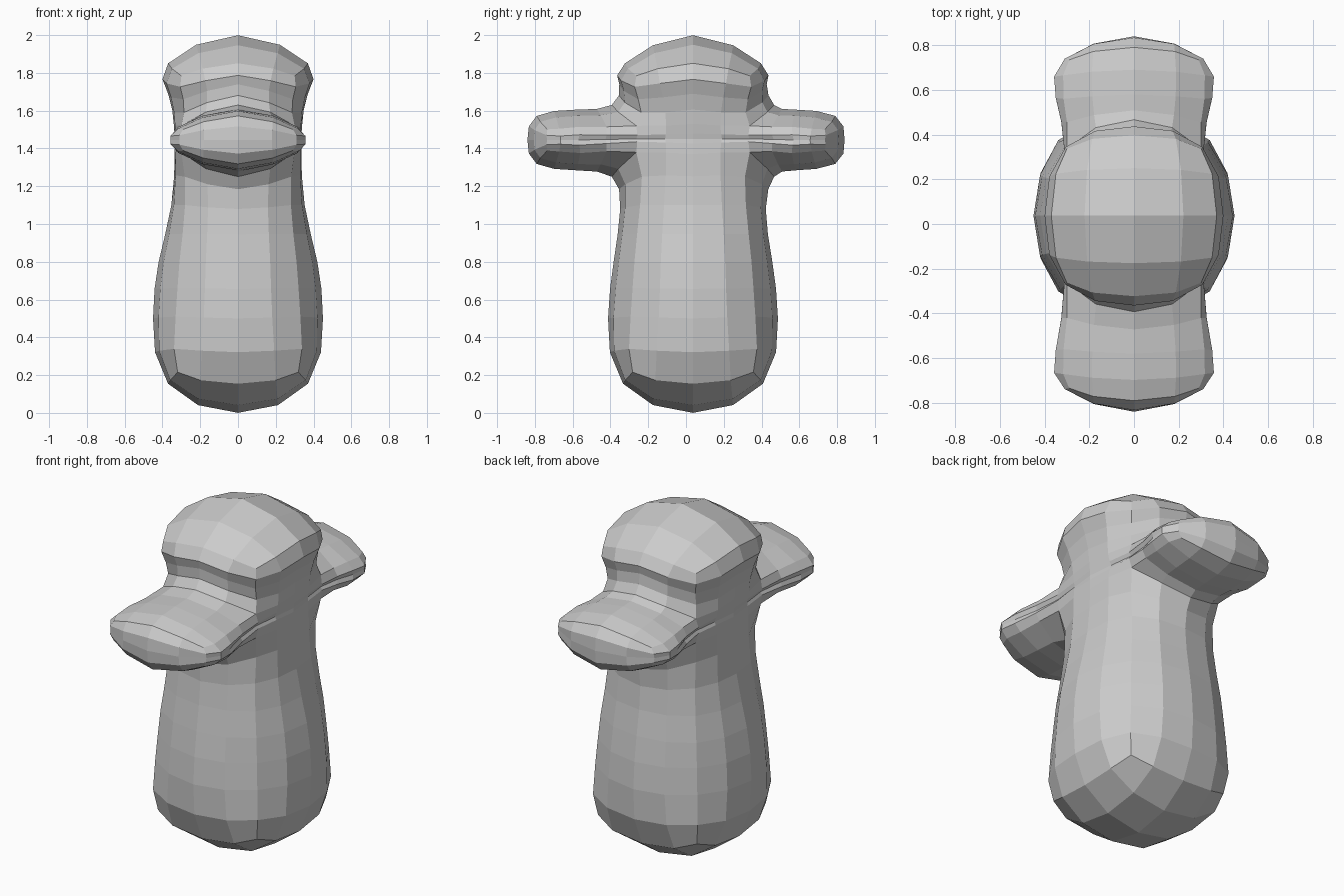
import bpy
import bmesh
from mathutils import Vector

cube = bpy.data.objects.get("Cube")
if cube:
    bpy.data.objects.remove(cube, do_unlink=True)

BODY_Y = 0.037   # the trunk sits slightly behind the centre
ARM_Z = 1.445

bm = bmesh.new()


def vert(x, y, z):
    return bm.verts.new((x, y, z))


def body_ring(corner, corner_z, side, side_z, front, front_z):
    """Eight points round the trunk, starting at the front middle."""
    c = corner
    points = [(0, -front, front_z), (c, -c, corner_z), (side, 0, side_z), (c, c, corner_z),
              (0, front, front_z), (-c, c, corner_z), (-side, 0, side_z), (-c, -c, corner_z)]
    return [vert(x, y + BODY_Y, z) for x, y, z in points]


def arm_ring(sign, corner, corner_y, corner_h, side, side_y, top_y, top_h):
    """Eight points round an arm, starting at the bottom middle."""
    points = [(0, top_y, -top_h), (corner, corner_y, -corner_h), (side, side_y, 0),
              (corner, corner_y, corner_h), (0, top_y, top_h), (-corner, corner_y, corner_h),
              (-side, side_y, 0), (-corner, corner_y, -corner_h)]
    return [vert(x, sign * y, ARM_Z + z) for x, y, z in points]


def bridge(a, b, skip=()):
    for i in range(8):
        if i not in skip:
            j = (i + 1) % 8
            bm.faces.new((a[i], a[j], b[j], b[i]))


def cap(ring, centre):
    for i in (1, 3, 5, 7):
        bm.faces.new((centre, ring[i - 1], ring[i], ring[(i + 1) % 8]))


# Trunk and head, from the bottom up
rings = [
    body_ring(0.32, 0.215, 0.37, 0.155, 0.37, 0.155),
    body_ring(0.33, 0.51, 0.45, 0.50, 0.45, 0.50),
    body_ring(0.31, 0.80, 0.42, 0.80, 0.42, 0.80),
    body_ring(0.28, 1.10, 0.353, 1.10, 0.385, 1.08),
    body_ring(0.30, 1.38, 0.335, 1.37, 0.43, 1.25),
    body_ring(0.30, 1.45, 0.335, 1.45, 0.43, 1.45),
    body_ring(0.30, 1.52, 0.34, 1.53, 0.43, 1.63),
    body_ring(0.29, 1.66, 0.37, 1.69, 0.39, 1.74),
    body_ring(0.30, 1.785, 0.37, 1.85, 0.36, 1.85),
]
low, middle, high = rings[4:7]
for a, b in zip(rings, rings[1:]):
    arm_band = a is low or a is middle
    bridge(a, b, skip=(7, 0, 3, 4) if arm_band else ())
cap(rings[0], vert(0, BODY_Y, 0))
cap(rings[-1], vert(0, BODY_Y, 2))

# Front and back arms, growing out of the openings in the trunk
for sign, (m, right, left) in ((-1, (0, 1, 7)), (1, (4, 3, 5))):
    root = [low[m], low[right], middle[right], high[right],
            high[m], high[left], middle[left], low[left]]
    shaft = arm_ring(sign, 0.315, 0.56, 0.07, 0.345, 0.57, 0.58, 0.16)
    end = arm_ring(sign, 0.29, 0.735, 0.055, 0.31, 0.735, 0.79, 0.128)
    bridge(root, shaft)
    bridge(shaft, end)
    cap(end, vert(0, sign * 0.84, ARM_Z))

bmesh.ops.delete(bm, geom=[v for v in bm.verts if not v.link_faces], context='VERTS')
bmesh.ops.recalc_face_normals(bm, faces=bm.faces)


# Push the cage outward so that its smoothed surface passes through the points
def limit_point(v):
    n = len(v.link_edges)
    near = [e.other_vert(v) for e in v.link_edges]
    total = v.co * n * n + 4 * sum((u.co for u in near), Vector())
    for face in v.link_faces:
        total += sum((u.co for u in face.verts if u != v and u not in near), Vector())
    return total / (n * (n + 5))


targets = {v: v.co.copy() for v in bm.verts}
for step in range(14):
    shifts = {v: targets[v] - limit_point(v) for v in bm.verts}
    for v, shift in shifts.items():
        v.co += shift

mesh = bpy.data.meshes.new("body_with_arms")
bm.to_mesh(mesh)
bm.free()
body = bpy.data.objects.new("body_with_arms", mesh)
bpy.context.collection.objects.link(body)

smooth = body.modifiers.new("rounding", 'SUBSURF')
smooth.levels = 1
smooth.render_levels = 1
smooth.use_limit_surface = True

# Plain grey
grey = bpy.data.materials.new("grey")
grey.use_nodes = True
colour = (0.6, 0.6, 0.6, 1)
grey.diffuse_color = colour
grey.node_tree.nodes["Principled BSDF"].inputs["Base Color"].default_value = colour
mesh.materials.append(grey)
